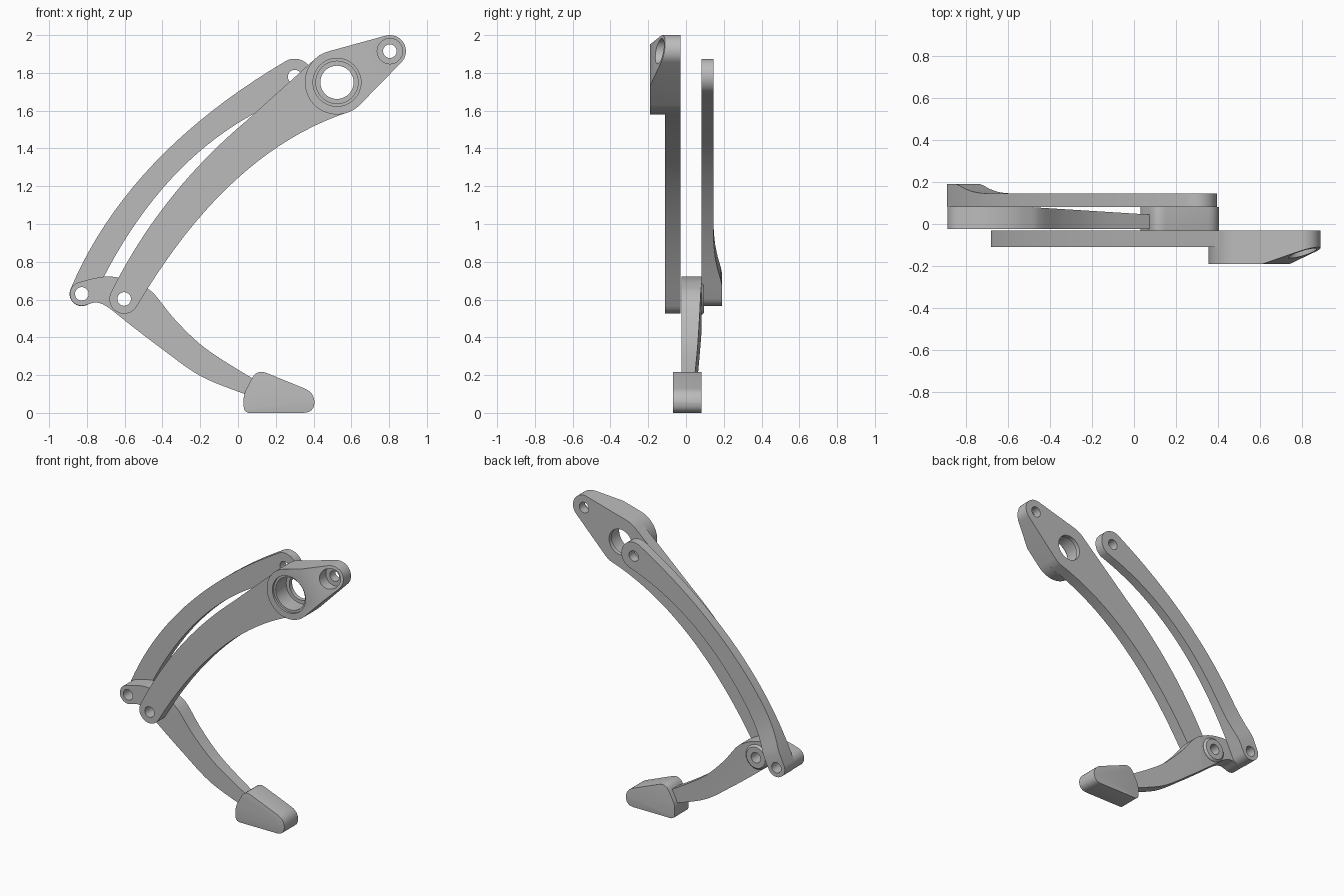
import bpy, bmesh
from math import sin, cos, radians, pi
from mathutils import Vector
from mathutils.geometry import interpolate_bezier

if "Cube" in bpy.data.objects:
    bpy.data.objects.remove(bpy.data.objects["Cube"])

grey = bpy.data.materials.new("satin grey")
grey.use_nodes = True
grey.diffuse_color = (0.5, 0.5, 0.5, 1)
grey.node_tree.nodes["Principled BSDF"].inputs["Base Color"].default_value = (0.5, 0.5, 0.5, 1)


# ---- profile helpers, all in the x-z plane ----
def arc(c, r, a0, a1, n=16):
    angles = [radians(a0 + (a1 - a0) * i / n) for i in range(n + 1)]
    return [(c[0] + r * cos(a), c[1] + r * sin(a)) for a in angles]


def bow(p, m, q, n=20):
    """Even curve from p to q passing through m."""
    p, m, q = Vector(p), Vector(m), Vector(q)
    ctrl = 2 * m - (p + q) / 2
    out = []
    for i in range(1, n):
        t = i / n
        out.append(tuple((1 - t) ** 2 * p + 2 * t * (1 - t) * ctrl + t * t * q))
    return out


def spline(pts, n=6):
    """Smooth curve through all points."""
    v = [Vector(p) for p in pts]
    v = [2 * v[0] - v[1]] + v + [2 * v[-1] - v[-2]]
    out = []
    for a, b, c, d in zip(v, v[1:], v[2:], v[3:]):
        out += [tuple(p) for p in interpolate_bezier(b, b + (c - a) / 6, c - (d - b) / 6, c, n + 1)][:-1]
    return [(p[0], p[1]) for p in out] + [tuple(pts[-1])]


def rounded(corners, n=6):
    """Polygon whose corners (x, z, cut) are rounded off."""
    out = []
    for i, (x, z, cut) in enumerate(corners):
        here = Vector((x, z))
        before = Vector(corners[i - 1][:2])
        after = Vector(corners[(i + 1) % len(corners)][:2])
        a = here + (before - here).normalized() * cut
        b = here + (after - here).normalized() * cut
        for k in range(n + 1):
            t = k / n
            out.append(tuple((1 - t) ** 2 * a + 2 * t * (1 - t) * here + t * t * b))
    return out


# ---- solid helpers ----
def prism(name, pts, lo, hi, place=lambda a, b, d: (a, d, b)):
    bm = bmesh.new()
    face = bm.faces.new([bm.verts.new(place(a, b, lo)) for a, b in pts])
    ext = bmesh.ops.extrude_face_region(bm, geom=[face])
    shift = Vector(place(0, 0, hi)) - Vector(place(0, 0, lo))
    bmesh.ops.translate(bm, vec=shift, verts=[v for v in ext["geom"] if isinstance(v, bmesh.types.BMVert)])
    bmesh.ops.recalc_face_normals(bm, faces=bm.faces)
    mesh = bpy.data.meshes.new(name)
    bm.to_mesh(mesh)
    bm.free()
    mesh.materials.append(grey)
    obj = bpy.data.objects.new(name, mesh)
    bpy.context.collection.objects.link(obj)
    return obj


def bore(c, r, lo=-0.5, hi=0.5):
    return prism("bore_cutter", arc(c, r, 0, 360 - 7.5, 47), lo, hi)


def wedge(profile, origin, angle):
    """Cutter with a profile of (distance along direction, y)."""
    dx, dz = cos(radians(angle)), sin(radians(angle))
    return prism("wedge_cutter", profile, -1, 1,
                 lambda s, y, w: (origin[0] + s * dx - w * dz, y, origin[1] + s * dz + w * dx))


def activate(obj):
    bpy.ops.object.select_all(action="DESELECT")
    obj.select_set(True)
    bpy.context.view_layer.objects.active = obj


def cut(objs, cutters):
    for cutter in cutters:
        cutter.hide_render = True
        for obj in objs:
            mod = obj.modifiers.new("cut", "BOOLEAN")
            mod.operation, mod.solver, mod.object = "DIFFERENCE", "EXACT", cutter
            activate(obj)
            bpy.ops.object.modifier_apply(modifier=mod.name)
        bpy.data.objects.remove(cutter)


def bevel(obj, width, segments):
    mod = obj.modifiers.new("bevel", "BEVEL")
    mod.width, mod.segments = width, segments
    mod.limit_method, mod.angle_limit = "ANGLE", radians(50)
    activate(obj)
    bpy.ops.object.modifier_apply(modifier=mod.name)


# pivots
HUB, TIP = (0.524, 1.75), (0.804, 1.915)
KNEE, HEEL, LINK_TOP = (-0.603, 0.603), (-0.827, 0.63), (0.30, 1.78)
PIN = 0.036

# ---- main arm: curved plate with a thick hub on the front ----
tip_arc = arc(TIP, 0.085, 105.4, -44.4)
foot_arc = arc(KNEE, 0.078, -29, -210)
hub_top = arc(HUB, 0.17, 132, 105.4, 6)
hub_low = arc(HUB, 0.17, -44.4, -65, 5)
outer = bow(foot_arc[-1], (-0.365, 1.125), (0.037, 1.54)) + [(0.037, 1.54)]
inner = bow(hub_low[-1], (-0.01, 1.235), foot_arc[0])
main_arm = prism("main_arm", foot_arc + outer + hub_top + tip_arc + hub_low + inner, -0.11, -0.03)
hub = prism("main_arm_hub", arc(HUB, 0.17, 105.4, 315.6, 40) + tip_arc[::-1], -0.19, -0.109)

cut([hub], [wedge([(0.05, -0.235), (0.5, -0.079), (0.5, -0.3), (0.05, -0.3)], HUB, 30.5)])
cut([main_arm, hub], [bore(HUB, 0.088), bore(HUB, 0.112, -0.5, -0.06), bore(TIP, PIN), bore(TIP, 0.067, -0.5, -0.09)])
cut([hub], [bore(HUB, 0.127, -0.5, -0.175)])
cut([main_arm], [bore(KNEE, PIN)])

# ---- rear link: slim curved bar, thicker at its lower end ----
low = arc(HEEL, 0.065, -25, -205)
top = arc(LINK_TOP, 0.095, 120, -60)
rear_link = prism("rear_link", low + bow(low[-1], (-0.45, 1.315), top[0]) + top
                  + bow(top[-1], (-0.29, 1.305), low[0]), 0.082, 0.19)
cut([rear_link], [
    wedge([(0.08, 0.191), (0.12, 0.184), (0.18, 0.168), (0.25, 0.155), (0.32, 0.148),
           (0.4, 0.145), (1.9, 0.145), (1.9, 0.3), (0.08, 0.3)], HEEL, 60),
    bore(HEEL, PIN), bore(LINK_TOP, PIN)])

# ---- lower lever: hooked arm tapering towards the pad ----
heel_arc = arc(HEEL, 0.063, 290, 112)
upper = spline([heel_arc[-1], (-0.76, 0.713), (-0.68, 0.722), (-0.58, 0.705), (-0.50, 0.67), (-0.44, 0.625),
                (-0.33, 0.49), (-0.17, 0.34), (0.07, 0.187), (0.12, 0.165)])
lower = spline([(0.10, 0.08), (0.035, 0.10), (-0.2, 0.196), (-0.41, 0.344), (-0.57, 0.466),
                (-0.69, 0.56), (-0.75, 0.584), heel_arc[0]])
lever = prism("lower_lever", heel_arc + upper[1:] + lower[:-1], -0.025, 0.081)
cut([lever], [wedge([(-0.5, 0.081), (0.3, 0.031), (0.3, 0.3), (-0.5, 0.3)], (0, 0.4), 0),
              bore(KNEE, PIN), bore(HEEL, PIN)])

# raised collar behind the lever pivot
collar = prism("pivot_collar", arc(KNEE, 0.085, 0, 352.5, 47), 0.03, 0.096)
bevel(collar, 0.013, 1)
cut([collar], [bore(KNEE, PIN)])

# ---- foot pad with soft edges ----
pad = prism("foot_pad", rounded([(0.03, 0, 0.035), (0.405, 0, 0.06), (0.405, 0.108, 0.055),
                                 (0.10, 0.232, 0.055), (0.03, 0.10, 0.03)]), -0.07, 0.081)
bevel(pad, 0.024, 4)

for part in (main_arm, hub, rear_link, lever, collar, pad):
    activate(part)
    bpy.ops.object.shade_smooth_by_angle(angle=radians(30))
